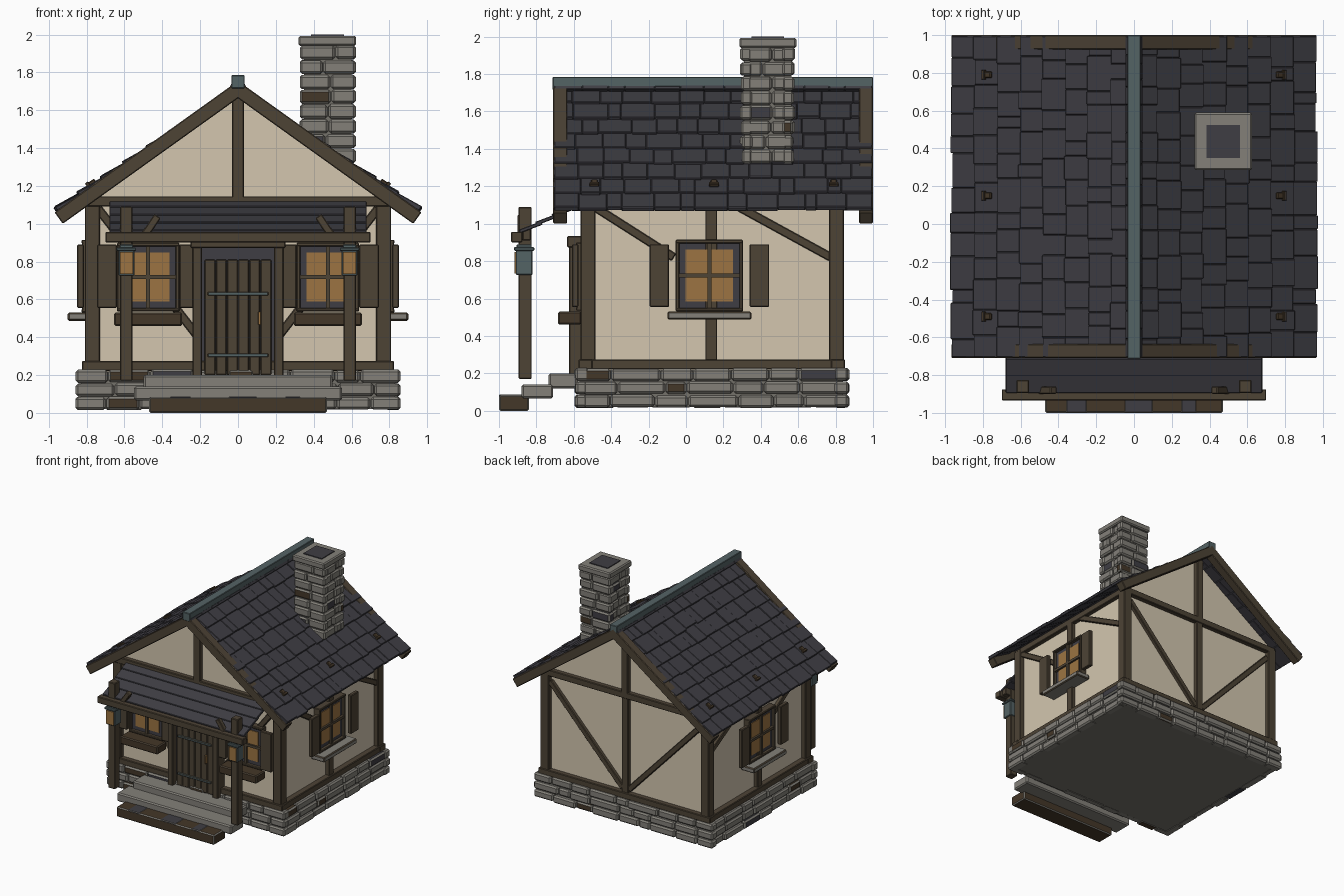
import bpy, bmesh, math, random
from mathutils import Matrix, Vector

if "Cube" in bpy.data.objects:
    bpy.data.objects.remove(bpy.data.objects["Cube"])

random.seed(4)
T, R = Matrix.Translation, Matrix.Rotation
I = Matrix.Identity(4)


def material(name, rgb):
    m = bpy.data.materials.new(name)
    m.diffuse_color = [((c / 255 + 0.055) / 1.055) ** 2.4 for c in rgb] + [1]
    m.use_nodes = True
    m.node_tree.nodes["Principled BSDF"].inputs["Base Color"].default_value = m.diffuse_color
    return m


PLASTER = material("plaster", (211, 198, 175))
WOOD = material("timber", (77, 67, 53))
DARK = material("dark timber", (68, 55, 40))
SLATE = material("slate", (62, 61, 67))
STONE = material("grey stone", (131, 128, 121))
MORTAR = material("mortar", (117, 114, 107))
TEAL = material("teal metal", (84, 99, 101))
AMBER = material("amber glass", (156, 116, 66))


class Part:
    """One object collected from bevelled boxes."""
    def __init__(self, name, *mats):
        self.name, self.mats, self.bm = name, mats, bmesh.new()

    def box(self, x0, x1, y0, y1, z0, z1, M=I, mi=0, bev=0.005):
        mat = M @ T(((x0 + x1) / 2, (y0 + y1) / 2, (z0 + z1) / 2)) @ Matrix.Diagonal((x1 - x0, y1 - y0, z1 - z0, 1))
        vs = bmesh.ops.create_cube(self.bm, size=1, matrix=mat)["verts"]
        for f in {f for v in vs for f in v.link_faces}:
            f.material_index = mi
        if bev:
            edges = list({e for v in vs for e in v.link_edges})
            bmesh.ops.bevel(self.bm, geom=edges, offset=bev, segments=1, affect='EDGES')

    def brace(self, a, b, w, y0, y1, M=I):
        # diagonal timber between two (across, up) points of a wall
        d = Vector(b) - Vector(a)
        N = M @ T((a[0], 0, a[1])) @ R(-math.atan2(d.y, d.x), 4, 'Y')
        self.box(0, d.length, y0, y1, -w / 2, w / 2, N)

    def done(self):
        bmesh.ops.recalc_face_normals(self.bm, faces=self.bm.faces)
        me = bpy.data.meshes.new(self.name)
        self.bm.to_mesh(me)
        self.bm.free()
        for m in self.mats:
            me.materials.append(m)
        ob = bpy.data.objects.new(self.name, me)
        bpy.context.collection.objects.link(ob)


def cuts(a, b, size):
    n = max(1, round((b - a) / size))
    p = [a + (b - a) * (i + (random.uniform(-.28, .28) if 0 < i < n else 0)) / n for i in range(n + 1)]
    return list(zip(p, p[1:]))


def stones(part, x0, x1, y0, y1, z0, z1, rows, size, d):
    # courses of rough stones round a rectangle
    h = (z1 - z0) / rows
    for r in range(rows):
        for side in range(4):
            lo, hi = (x0, x1) if side < 2 else (y0 + d * .6, y1 - d * .6)
            for a, b in cuts(lo, hi, size):
                j = random.uniform(0, .016)
                z = (z0 + r * h + random.uniform(0, .006), z0 + (r + 1) * h - random.uniform(0, .006))
                mi = random.choices((0, 1, 2), (90, 6, 4))[0]
                a, b = a + .002, b - .002
                s = [(a, b, y0 + j, y0 + d), (a, b, y1 - d, y1 - j),
                     (x0 + j, x0 + d, a, b), (x1 - d, x1 - j, a, b)][side]
                part.box(*s, *z, mi=mi, bev=.012)


# stone foundation
p = Part("foundation_core", MORTAR)
p.box(-.83, .83, -.57, .84, .02, .22, bev=0)
p.done()
p = Part("foundation_stones", STONE, DARK, SLATE)
stones(p, -.86, .86, -.6, .875, .015, .23, 3, .2, .08)
p.done()

# plaster walls with gables
bm = bmesh.new()
pts = [(-.77, .22), (.77, .22), (.77, 1.165), (0, 1.68), (-.77, 1.165)]
f = bm.faces.new([bm.verts.new((x, -.53, z)) for x, z in pts])
ext = bmesh.ops.extrude_face_region(bm, geom=[f])["geom"]
bmesh.ops.translate(bm, vec=(0, 1.335, 0), verts=[v for v in ext if isinstance(v, bmesh.types.BMVert)])
p = Part("plaster_walls", PLASTER)
p.bm.free()
p.bm = bm
p.done()

# wall frames: local x runs along the wall, local -y faces outward
FRONT = T((0, -.53, 0))
BACK = T((0, .805, 0)) @ R(math.pi, 4, 'Z')
RIGHT = T((.77, .135, 0)) @ R(math.pi / 2, 4, 'Z')
LEFT = T((-.77, .135, 0)) @ R(-math.pi / 2, 4, 'Z')

# timber framing
p = Part("timber_frame", WOOD)
for x in (-.81, .73):
    for y in (-.565, .765):
        p.box(x, x + .08, y, y + .08, .25, 1.13)
for M in (FRONT, BACK):
    p.box(-.825, .825, -.045, .03, .222, .275, M)
    p.box(-.8, .8, -.04, .03, 1.09, 1.145, M)
    p.box(-.032, .032, -.04, .02, 1.13, 1.7, M)
p.box(-.032, .032, -.035, .02, .27, 1.1, BACK)
for s in (-1, 1):
    p.brace((s * .74, 1.08), (s * .21, .4), .045, -.025, .01, FRONT)
    p.brace((s * .73, 1.04), (s * .03, .3), .045, -.03, .01, BACK)
    W = RIGHT if s > 0 else LEFT
    p.box(-.71, .71, -.05, .02, .222, .275, W)
    p.box(-.69, .69, -.035, .02, 1.09, 1.145, W)
    p.box(-.032, .032, -.035, .02, .27, 1.1, W)
    p.brace((s * -.64, 1.1), (s * -.2, .82), .045, -.03, .01, W)
    p.brace((s * .11, 1.11), (s * .64, .82), .045, -.03, .01, W)
p.done()


def window(name, M, hw, z0, z1, shut, sill):
    p = Part(name, WOOD, SLATE, AMBER, STONE, DARK)
    for a, b in ((-hw, -hw + .02), (hw - .02, hw)):
        p.box(a, b, -.055, .02, z0, z1, M)
    for a, b in ((z0, z0 + .02), (z1 - .02, z1)):
        p.box(-hw, hw, -.058, .02, a, b, M)
    p.box(-hw + .02, hw - .02, -.03, .01, z0 + .02, z1 - .02, M, 1, 0)
    g, zm = hw - .053, (z0 + z1) / 2
    p.box(-g, g, -.036, -.02, z0 + .053, z1 - .053, M, 2, 0)
    p.box(-.011, .011, -.05, -.02, z0 + .02, z1 - .02, M, 0, 0)
    p.box(-hw + .01, hw - .01, -.052, -.02, zm - .011, zm + .011, M, 0, 0)
    for s in (-1, 1):
        a, b = sorted((s * shut, s * (shut + .105)))
        p.box(a, b, -.08, -.045, .555, .89, M)
    if sill == "stone":
        p.box(-.225, .225, -.13, .0, .487, .53, M, 3, .008)
    else:
        p.box(-.18, .18, -.155, -.03, .46, .53, M, 4, .008)
    p.done()


window("right_window", RIGHT @ T((-.01, 0, 0)), .18, .53, .915, .215, "stone")
window("left_window", LEFT @ T((.01, 0, 0)), .18, .53, .915, .215, "stone")
for s, n in ((-1, "left"), (1, "right")):
    window("front_window_" + n, FRONT @ T((s * .475, 0, 0)), .165, .535, .9, .165, "planter")

# door
p = Part("door", WOOD, SLATE, TEAL, AMBER)
for s in (-1, 1):
    a, b = sorted((s * .19, s * .24))
    p.box(a, b, -.625, -.52, .19, .89)
p.box(-.25, .25, -.635, -.52, .872, .935)
p.box(-.2, .2, -.57, -.52, .2, .88, mi=1, bev=0)
for i in range(6):
    x = -.177 + i * .059
    p.box(x + .001, x + .058, -.592, -.56, .2, .81)
for z in (.305, .63):
    p.box(-.16, .16, -.604, -.58, z - .009, z + .009, mi=2, bev=.003)
p.box(.105, .122, -.615, -.58, .465, .535, mi=3, bev=.003)
p.done()

# steps
p = Part("steps", STONE, DARK, SLATE)
p.box(-.5, .5, -.735, -.58, .12, .2, bev=.01)
p.box(-.55, .55, -.88, -.71, .065, .14, bev=.01)
p.box(-.47, .47, -1, -.84, 0, .085, mi=1, bev=.008)
for a, b in ((-.36, -.25), (-.05, .1), (.25, .33)):
    p.box(a, b, -.999, -.86, .02, .087, mi=2, bev=.004)
p.done()

# porch posts, beam and braces
p = Part("porch_frame", WOOD)
for s in (-1, 1):
    a, b = sorted((s * .557, s * .623))
    p.box(a, b, -.895, -.825, .17, 1.09)
    p.brace((s * .5, .93), (s * .425, 1.04), .04, -.9, -.86)
p.box(-.7, .7, -.935, -.875, .9, .957)
p.box(-.675, .675, -.875, -.83, .91, .975)
p.done()

# porch roof boards, each lapping over the one below
p = Part("porch_roof", SLATE)
M = T((0, -.875, .945)) @ R(math.radians(25.5), 4, 'X')
for i in range(4):
    p.box(-.68, .68, -.01, .12, 0, .02, M @ T((0, i * .097, .008)) @ R(-.08, 4, 'X'), bev=.004)
p.done()

# lanterns on the porch posts
p = Part("lanterns", TEAL, AMBER)
for s in (-1, 1):
    M = T((s * .59, -.865, 0))
    p.box(-.042, .042, -.045, .045, .725, .86, M)
    p.box(-.052, .052, -.055, .055, .855, .875, M)
    p.box(-.036, .036, -.04, .04, .87, .89, M)
    p.box(-.034, .034, -.053, -.044, .735, .85, M, 1, 0)
p.done()

# roof shingles, barge boards and snow brackets
shingles, barge, guards = Part("roof_shingles", SLATE), Part("barge_boards", WOOD), Part("snow_brackets", DARK)
slope = math.atan(.665)
step = .965 / math.cos(slope) / 8
for s in (-1, 1):
    mirror = Matrix.Diagonal((s, 1, 1, 1))
    plane = mirror @ T((0, 0, 1.72)) @ R(slope, 4, 'Y')
    for i in range(8):
        row = plane @ T((i * step, 0, 0)) @ R(-.08, 4, 'Y')
        for a, b in cuts(-.705, .995, .13):
            end = step + random.uniform(-.008, .006)
            shingles.box(-.04, end, a, b, -.024, random.uniform(-.003, .004), row, bev=.004)
    for y in (-.49, .15, .79):
        guards.box(.9, .95, y - .018, y + .018, 0, .02, plane)
        guards.box(.935, .955, y - .026, y + .026, .005, .026, plane, bev=.003)
    board = mirror @ T((0, 0, 1.755)) @ R(math.atan(.716), 4, 'Y')
    for y in (-.71, .925):
        barge.box(0, 1.193, y, y + .075, -.075, 0, board)
for q in (shingles, barge, guards):
    q.done()

# ridge cap
p = Part("ridge_cap", TEAL)
p.box(-.035, .035, -.713, 1, 1.715, 1.785, bev=.004)
p.done()

# chimney
p = Part("chimney_core", MORTAR)
p.box(.35, .6, .31, .565, 1.3, 1.95, bev=0)
p.done()
p = Part("chimney_stones", STONE, DARK, SLATE)
stones(p, .325, .625, .285, .585, 1.32, 1.945, 8, .12, .07)
p.done()
p = Part("chimney_cap", STONE, SLATE)
p.box(.32, .625, .285, .59, 1.94, 1.993, bev=.009)
p.box(.385, .56, .35, .525, 1.98, 2.0, mi=1, bev=0)
p.done()
